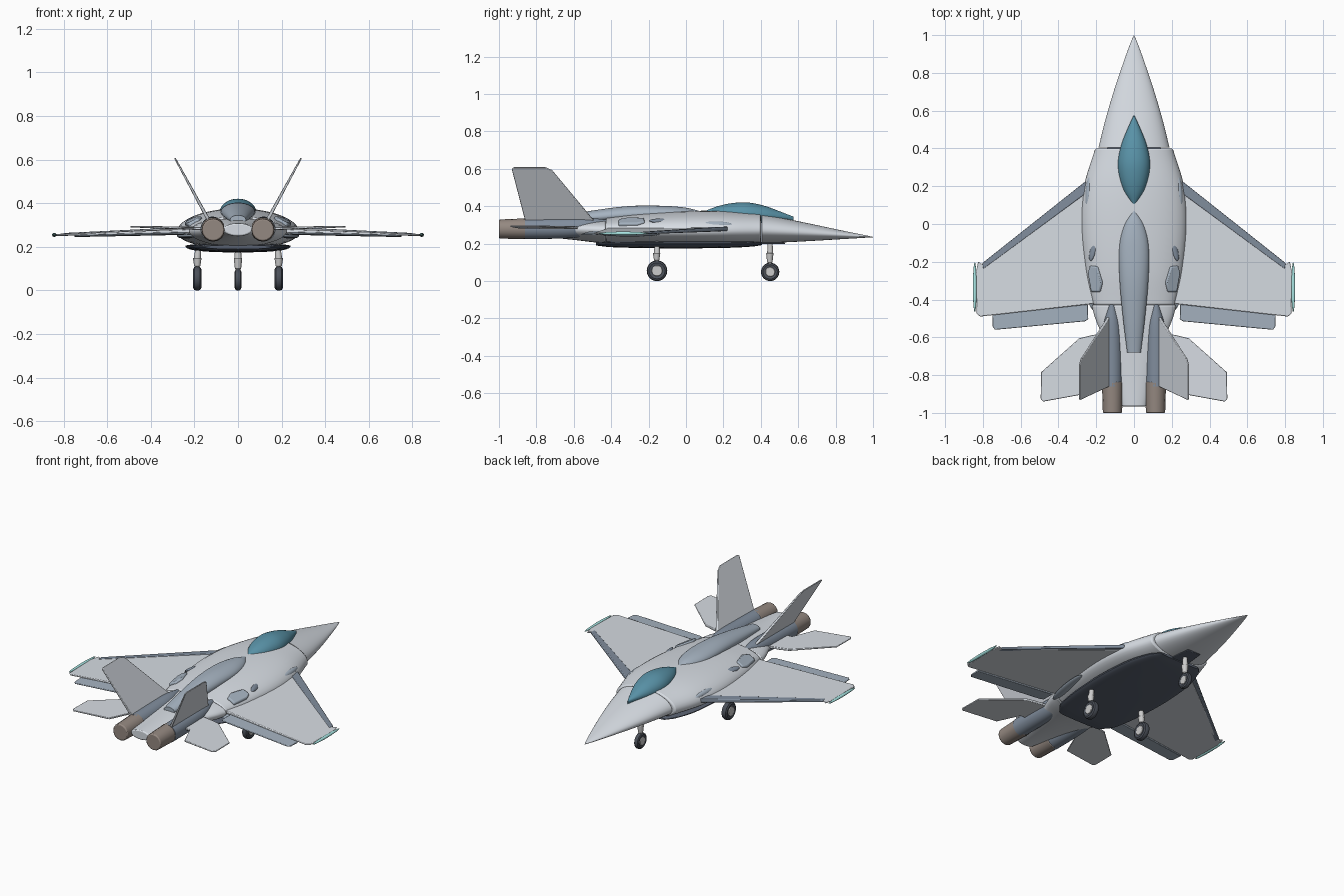
import bpy, bmesh
from math import cos, sin, pi, radians, copysign
from mathutils import Vector, Matrix

if "Cube" in bpy.data.objects:
    bpy.data.objects.remove(bpy.data.objects["Cube"])


def mat(name, r, g, b):
    m = bpy.data.materials.new(name)
    m.diffuse_color = (r, g, b, 1)
    m.use_nodes = True
    m.node_tree.nodes["Principled BSDF"].inputs["Base Color"].default_value = m.diffuse_color
    return m


LIGHT = mat("light_grey", .68, .72, .77)
PANEL = mat("panel_grey", .38, .45, .53)
DARK = mat("dark_grey", .22, .27, .34)
BELLY = mat("belly_navy", .10, .12, .16)
GLASS = mat("canopy_teal", .10, .29, .39)
BROWN = mat("nozzle_brown", .30, .25, .22)
LAMP = mat("lamp_teal", .40, .80, .78)
TYRE = mat("tyre", .07, .08, .10)
METAL = mat("strut_metal", .75, .76, .78)


def finish(name, bm, m, mirror=False, bevel=0, angle=35):
    bmesh.ops.recalc_face_normals(bm, faces=bm.faces)
    me = bpy.data.meshes.new(name)
    bm.to_mesh(me)
    bm.free()
    ob = bpy.data.objects.new(name, me)
    bpy.context.collection.objects.link(ob)
    me.materials.append(m)
    bpy.ops.object.select_all(action='DESELECT')
    ob.select_set(True)
    bpy.context.view_layer.objects.active = ob
    bpy.ops.object.shade_smooth_by_angle(angle=radians(angle))
    if bevel:
        b = ob.modifiers.new("Bevel", 'BEVEL')
        b.width, b.segments, b.limit_method = bevel, 2, 'ANGLE'
    if mirror:
        ob.modifiers.new("Mirror", 'MIRROR').use_mirror_merge = False
    return ob


def smooth_rows(rows, n):
    """Interpolate loft stations with a smooth cubic."""
    def slope(i, k):
        a, b = rows[max(i - 1, 0)], rows[min(i + 1, len(rows) - 1)]
        return (b[k] - a[k]) / (b[0] - a[0])
    out = []
    for i in range(len(rows) - 1):
        p, q = rows[i], rows[i + 1]
        h = q[0] - p[0]
        for s in range(n):
            t = s / n
            row = [p[0] + h * t]
            for k in range(1, len(p)):
                row.append((2*t**3 - 3*t*t + 1) * p[k] + (t**3 - 2*t*t + t) * h * slope(i, k)
                           + (3*t*t - 2*t**3) * q[k] + (t**3 - t*t) * h * slope(i + 1, k))
            out.append(row)
    return out + [list(rows[-1])]


def loft(name, rows, m, x=0, power=1.0, sides=40, mirror=False, bevel=0):
    """Rows are (y, half width, top z, widest z, bottom z)."""
    bm = bmesh.new()
    rings = []
    for y, w, top, mid, bot in smooth_rows(rows, 6):
        ring = []
        for i in range(sides):
            c, s = cos(2 * pi * i / sides), sin(2 * pi * i / sides)
            c, s = copysign(abs(c) ** power, c), copysign(abs(s) ** power, s)
            ring.append(bm.verts.new((x + w * c, y, mid + s * ((top - mid) if s > 0 else (mid - bot)))))
        rings.append(ring)
    for a, b in zip(rings, rings[1:]):
        for i in range(sides):
            j = (i + 1) % sides
            bm.faces.new((a[i], a[j], b[j], b[i]))
    bm.faces.new(rings[0])
    bm.faces.new(rings[-1])
    return finish(name, bm, m, mirror, bevel)


def plate(name, pts, m, mirror=True, up=(0, 0, 1), bevel=.004):
    """Points are (x, y, z, thickness); thickened along up."""
    bm = bmesh.new()
    up = Vector(up).normalized()
    hi = [bm.verts.new(Vector(p[:3]) + up * p[3] / 2) for p in pts]
    lo = [bm.verts.new(Vector(p[:3]) - up * p[3] / 2) for p in pts]
    bm.faces.new(hi)
    bm.faces.new(lo[::-1])
    for i in range(len(pts)):
        j = (i + 1) % len(pts)
        bm.faces.new((hi[i], lo[i], lo[j], hi[j]))
    return finish(name, bm, m, mirror, bevel)


def ellipsoid(name, loc, size, m, roll=0, yaw=0):
    bm = bmesh.new()
    bmesh.ops.create_uvsphere(bm, u_segments=24, v_segments=12, radius=1)
    bm.transform(Matrix.Translation(loc) @ Matrix.Rotation(radians(yaw), 4, 'Z')
                 @ Matrix.Rotation(radians(roll), 4, 'Y') @ Matrix.Diagonal((*size, 1)))
    return finish(name, bm, m, True)


def rod(name, a, b, r1, r2, m, sides=20, mirror=False, bevel=0):
    bm = bmesh.new()
    a, b = Vector(a), Vector(b)
    bmesh.ops.create_cone(bm, cap_ends=True, segments=sides, radius1=r1, radius2=r2, depth=(b - a).length)
    bm.transform(Matrix.Translation((a + b) / 2) @ (b - a).to_track_quat('Z', 'Y').to_matrix().to_4x4())
    return finish(name, bm, m, mirror, bevel)


# Nose cone, main fuselage, tail fuselage
loft("nose_cone", [(.405, .188, .358, .27, .202), (.55, .152, .33, .263, .208), (.7, .108, .299, .254, .216),
                   (.85, .058, .267, .245, .225), (.95, .022, .247, .238, .231), (1.0, .001, .236, .235, .234)],
     LIGHT, bevel=.004)
loft("fuselage", [(-.43, .215, .338, .275, .2), (-.25, .255, .36, .27, .192), (0, .28, .374, .268, .188),
                  (.2, .265, .375, .268, .19), (.4, .205, .362, .27, .198)], LIGHT, bevel=.008)
loft("tail_fuselage", [(-.965, .065, .308, .28, .25), (-.8, .1, .314, .28, .24), (-.6, .165, .325, .278, .22),
                       (-.5, .205, .33, .275, .208), (-.43, .225, .332, .272, .202)], LIGHT, bevel=.006)

# Belly fairing, canopy and dorsal spine
loft("belly_fairing", [(-.48, .15, .208, .2, .19), (-.4, .205, .213, .203, .181), (-.1, .24, .215, .204, .175),
                       (.2, .225, .215, .204, .177), (.35, .18, .213, .203, .184), (.405, .14, .208, .2, .192)],
     BELLY, power=.8)
loft("canopy", [(.095, .004, .372, .362, .35), (.17, .052, .4, .36, .33), (.25, .078, .417, .357, .32),
                (.33, .085, .42, .354, .315), (.42, .067, .402, .35, .31), (.5, .036, .373, .346, .31),
                (.575, .002, .344, .34, .325)], GLASS)
loft("dorsal_spine", [(-.68, .036, .345, .325, .3), (-.5, .058, .377, .34, .31), (-.3, .076, .401, .355, .32),
                      (-.12, .078, .402, .36, .32), (0, .052, .392, .36, .33), (.075, .004, .374, .366, .35)], PANEL)

# Engines
loft("engine_nacelle", [(-.86, .055, .335, .28, .225), (-.65, .054, .338, .283, .228), (-.52, .045, .338, .29, .24),
                        (-.425, .02, .328, .295, .26)], DARK, x=.117, mirror=True)
rod("engine_nozzle", (.114, -.835, .28), (.114, -1, .278), .056, .051, BROWN, 16, True, .006)

# Wings with slats, flaps and tip lights
plate("wing", [(.18, .2, .278, .024), (.255, .2, .277, .022), (.8, -.215, .256, .01), (.825, -.2, .255, .008),
               (.838, -.26, .255, .008), (.833, -.475, .255, .008), (.815, -.49, .255, .008),
               (.24, -.425, .272, .018), (.18, -.42, .275, .022)], LIGHT)
plate("wing_slat", [(.24, .225, .28, .022), (.262, .222, .279, .022), (.803, -.207, .257, .013),
                    (.798, -.238, .257, .013), (.25, .165, .279, .024)], DARK)
plate("wing_flap", [(.245, -.425, .262, .014), (.242, -.505, .262, .008), (.26, -.515, .262, .008),
                    (.735, -.56, .25, .006), (.748, -.545, .25, .006), (.75, -.48, .25, .01)], PANEL)
ellipsoid("wing_tip_light", (.843, -.335, .255), (.01, .132, .009), LAMP)

# Tailplanes and canted fins
plate("tailplane", [(.12, -.57, .284, .014), (.23, -.59, .286, .014), (.29, -.605, .288, .012),
                    (.492, -.785, .293, .007), (.494, -.925, .293, .007), (.48, -.94, .293, .007),
                    (.26, -.9, .287, .01), (.2, -.76, .285, .012), (.12, -.76, .284, .014)], LIGHT, bevel=.003)
plate("tail_fin", [(.136, -.86, .325, .016), (.286, -.932, .6, .007), (.29, -.92, .608, .007),
                   (.29, -.75, .608, .007), (.281, -.715, .592, .008), (.143, -.505, .338, .016),
                   (.136, -.49, .325, .016)],
      LIGHT, up=(.88, 0, -.48), bevel=.003)

# Intake bulges and surface panels
ellipsoid("intake_bulge", (.237, .155, .298), (.02, .1, .022), PANEL, 35, 3)
ellipsoid("upper_vent", (.217, -.14, .322), (.017, .058, .01), DARK, 30, 14)
plate("upper_panel", [(.178, -.36, .323, .024), (.165, -.31, .332, .024), (.19, -.225, .33, .024),
                      (.232, -.22, .308, .024), (.242, -.26, .3, .024), (.225, -.36, .298, .024)], PANEL,
      up=(.45, 0, 1), bevel=.008)
ellipsoid("side_strake", (.24, -.3, .25), (.03, .16, .012), PANEL, 0, -10)

# Nose gear door
plate("nose_gear_door", [(-.06, .39, .201, .008), (.06, .39, .201, .008), (.045, .53, .201, .008),
                         (-.045, .53, .201, .008)], BELLY, False)


# Landing gear
def gear(name, x, y, r, w, mirror):
    bm = bmesh.new()
    prof = [(r * .5, -w * .4), (r * .78, -w * .5), (r * .94, -w * .36), (r, -w * .12),
            (r, w * .12), (r * .94, w * .36), (r * .78, w * .5), (r * .5, w * .4)]
    rings = [[bm.verts.new((x + o, y + rr * cos(2 * pi * i / 32), r + rr * sin(2 * pi * i / 32)))
              for i in range(32)] for rr, o in prof]
    for a, b in zip(rings, rings[1:] + rings[:1]):
        for i in range(32):
            j = (i + 1) % 32
            bm.faces.new((a[i], a[j], b[j], b[i]))
    finish(name + "_tyre", bm, TYRE, mirror)
    rod(name + "_hub", (x - w * .53, y, r), (x + w * .53, y, r), r * .52, r * .52, METAL, 24, mirror, .003)
    xt = x * .96
    rod(name + "_lower_strut", (x, y, r), (x, y, .16), .011, .011, METAL, 16, mirror)
    rod(name + "_oleo", (x, y - .002, r * 2), (x, y - .002, .15), .014, .02, METAL, 16, mirror, .004)
    rod(name + "_upper_strut", (x, y, .14), (xt, y, .215), .017, .012, METAL, 16, mirror)


gear("nose_gear", 0, .45, .049, .03, False)
gear("main_gear", .187, -.155, .055, .038, True)
